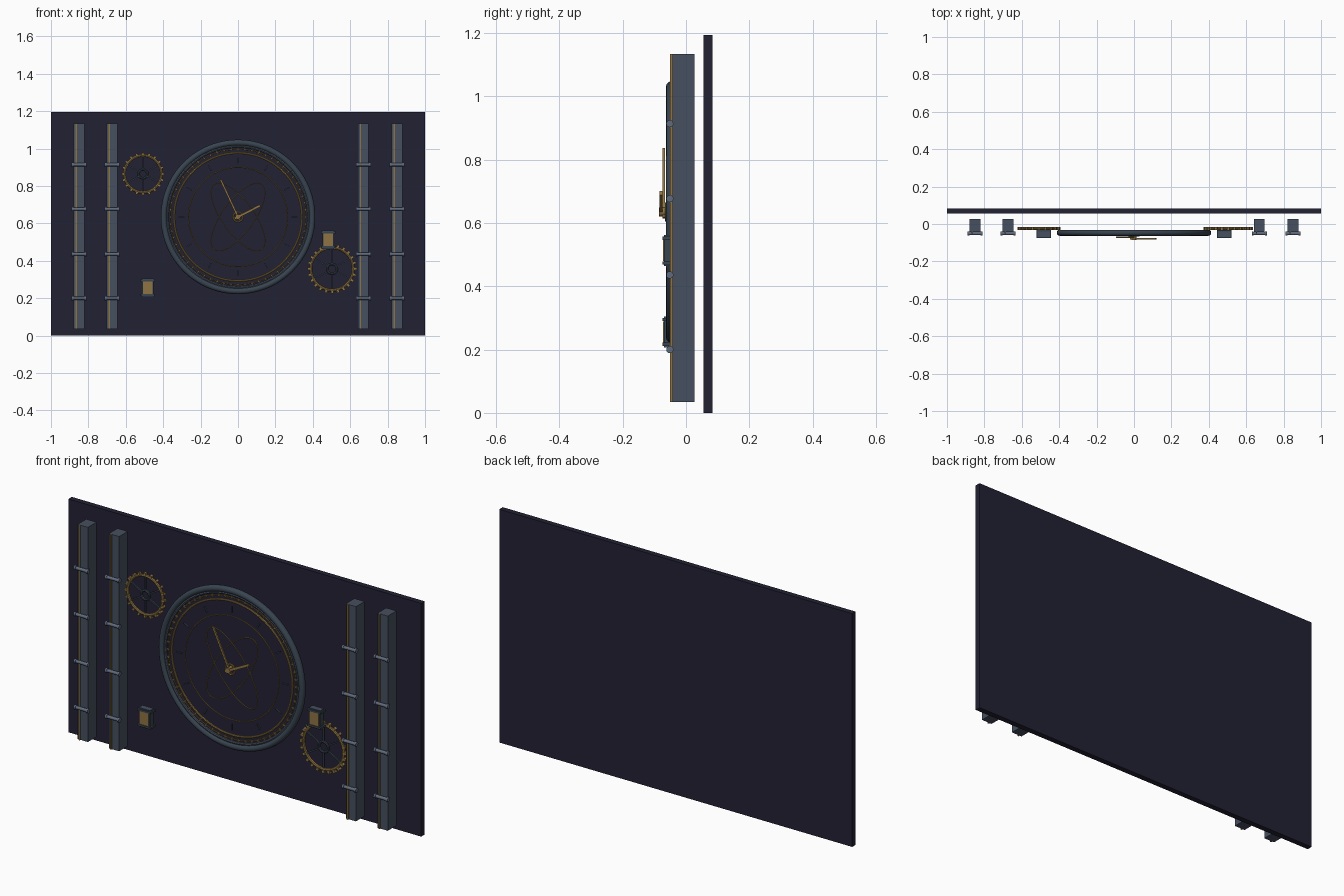
import bpy, math
from mathutils import Matrix, Vector

if "Cube" in bpy.data.objects:
    bpy.data.objects.remove(bpy.data.objects["Cube"])


def mat(name, r, g, b):
    m = bpy.data.materials.new(name)
    m.diffuse_color = (r, g, b, 1)
    m.use_nodes = True
    m.node_tree.nodes["Principled BSDF"].inputs["Base Color"].default_value = m.diffuse_color
    return m


NAVY = mat("navy panel", 0.016, 0.015, 0.033)
STEEL = mat("blue steel", 0.062, 0.080, 0.115)
DARK = mat("dark steel", 0.040, 0.058, 0.080)
LIGHT = mat("light steel", 0.115, 0.145, 0.205)
BRASS = mat("brass", 0.27, 0.175, 0.058)


def finish(name, m, smooth=False):
    o = bpy.context.object
    o.name = name
    o.data.materials.append(m)
    if smooth:
        bpy.ops.object.shade_smooth_by_angle(angle=math.radians(35))
    return o


def box(name, c, size, m, turn=0):
    """Box centred at c, turned about the y axis."""
    bpy.ops.mesh.primitive_cube_add(size=1)
    o = finish(name, m)
    o.matrix_world = (Matrix.Translation(c) @ Matrix.Rotation(turn, 4, 'Y')
                      @ Matrix.Diagonal((*size, 1)))
    return o


def rod(name, c, r, length, m, axis='Y', n=20):
    rot = (math.pi / 2, 0, 0) if axis == 'Y' else (0, math.pi / 2, 0)
    bpy.ops.mesh.primitive_cylinder_add(vertices=n, radius=r, depth=length,
                                        location=c, rotation=rot)
    return finish(name, m, True)


def ring(name, c, major, minor, m, seg=72, sides=8):
    bpy.ops.mesh.primitive_torus_add(major_radius=major, minor_radius=minor,
                                     major_segments=seg, minor_segments=sides,
                                     location=c, rotation=(math.pi / 2, 0, 0))
    return finish(name, m, True)


def spoke(name, c, angle, r0, r1, width, depth, m):
    """Radial bar; angle runs clockwise from straight up."""
    d = Vector((math.sin(angle), 0, math.cos(angle)))
    return box(name, Vector(c) + d * (r0 + r1) / 2,
               (width, depth, r1 - r0), m, angle)


# Back panel
box("back_panel", (0, 0.069, 0.5975), (2, 0.028, 1.195), NAVY)

# Posts with brass inlay and cross collars
for x in (-0.85, -0.673, 0.67, 0.85):
    box("post", (x, -0.008, 0.585), (0.058, 0.070, 1.10), STEEL)
    box("post_inlay", (x - 0.015, -0.046, 0.585), (0.007, 0.009, 1.10), BRASS)
    for z in (0.2, 0.436, 0.677, 0.914):
        rod("collar", (x, -0.051, z), 0.0085, 0.076, LIGHT, 'X', 12)
        for s in (-1, 1):
            rod("collar_cap", (x + s * 0.035, -0.051, z), 0.0115, 0.01,
                LIGHT, 'X', 12)

# Dial rims
C = (0, -0.047, 0.635)
ring("dial_outer_rim", C, 0.397, 0.016, DARK, 96, 12)
ring("dial_inner_rim", C, 0.377, 0.008, STEEL, 96)
ring("dial_brass_rim", C, 0.342, 0.006, BRASS, 96)
ring("dial_bead_track", C, 0.362, 0.003, BRASS, 96, 6)
ring("chapter_ring", C, 0.265, 0.003, BRASS, 96, 6)

# Minute studs and hour marks
for i in range(60):
    spoke("minute_mark", C, math.tau * i / 60, 0.355, 0.369, 0.006, 0.01, BRASS)
for i in range(12):
    spoke("hour_mark", C, math.tau * i / 12, 0.285, 0.317, 0.006, 0.008, DARK)

# Crossed orbit loops
for tilt in (-36, 36):
    t = math.radians(tilt)
    cu = bpy.data.curves.new("orbit_loop", 'CURVE')
    cu.dimensions = '3D'
    cu.bevel_depth = 0.0028
    cu.bevel_resolution = 1
    sp = cu.splines.new('POLY')
    sp.points.add(63)
    sp.use_cyclic_u = True
    for i, p in enumerate(sp.points):
        a = math.tau * i / 64
        u, v = 0.085 * math.cos(a), 0.215 * math.sin(a)
        p.co = (u * math.cos(t) + v * math.sin(t), 0,
                v * math.cos(t) - u * math.sin(t), 1)
    o = bpy.data.objects.new("orbit_loop", cu)
    o.location = C
    o.data.materials.append(BRASS)
    bpy.context.collection.objects.link(o)

# Hands and hub
spoke("long_hand", (0, -0.070, 0.635), math.radians(-25), -0.02, 0.22,
      0.010, 0.008, BRASS)
spoke("short_hand", (0, -0.079, 0.635), math.radians(63), -0.02, 0.132,
      0.013, 0.008, BRASS)
ring("hub_ring", (0, -0.062, 0.635), 0.026, 0.005, BRASS, 32)
rod("hub_pin", (0, -0.066, 0.635), 0.014, 0.038, BRASS)


# Spoked gears
def gear(x, z, r, teeth):
    c = (x, -0.024, z)
    ring("gear_rim", c, r * 0.86, 0.008, BRASS, 48)
    for i in range(teeth):
        spoke("gear_tooth", c, math.tau * i / teeth, r * 0.88, r,
              r * 0.10, 0.018, BRASS)
    for i in range(6):
        spoke("gear_spoke", c, math.tau * i / 6, r * 0.15, r * 0.83,
              0.007, 0.008, DARK)
    ring("gear_hub", c, r * 0.20, 0.007, DARK, 24)


gear(-0.508, 0.865, 0.115, 20)
gear(0.503, 0.357, 0.132, 24)


# Lanterns with a brass pane and stepped caps
def lantern(x, z):
    box("lantern_body", (x, -0.054, z), (0.062, 0.030, 0.080), DARK)
    box("lantern_pane", (x, -0.070, z), (0.050, 0.006, 0.066), BRASS)
    for s in (-1, 1):
        box("lantern_cap", (x, -0.054, z + s * 0.039),
            (0.078, 0.042, 0.010), DARK)
        box("lantern_cap_step", (x, -0.054, z + s * 0.046),
            (0.064, 0.030, 0.006), STEEL)


lantern(-0.482, 0.256)
lantern(0.482, 0.513)
